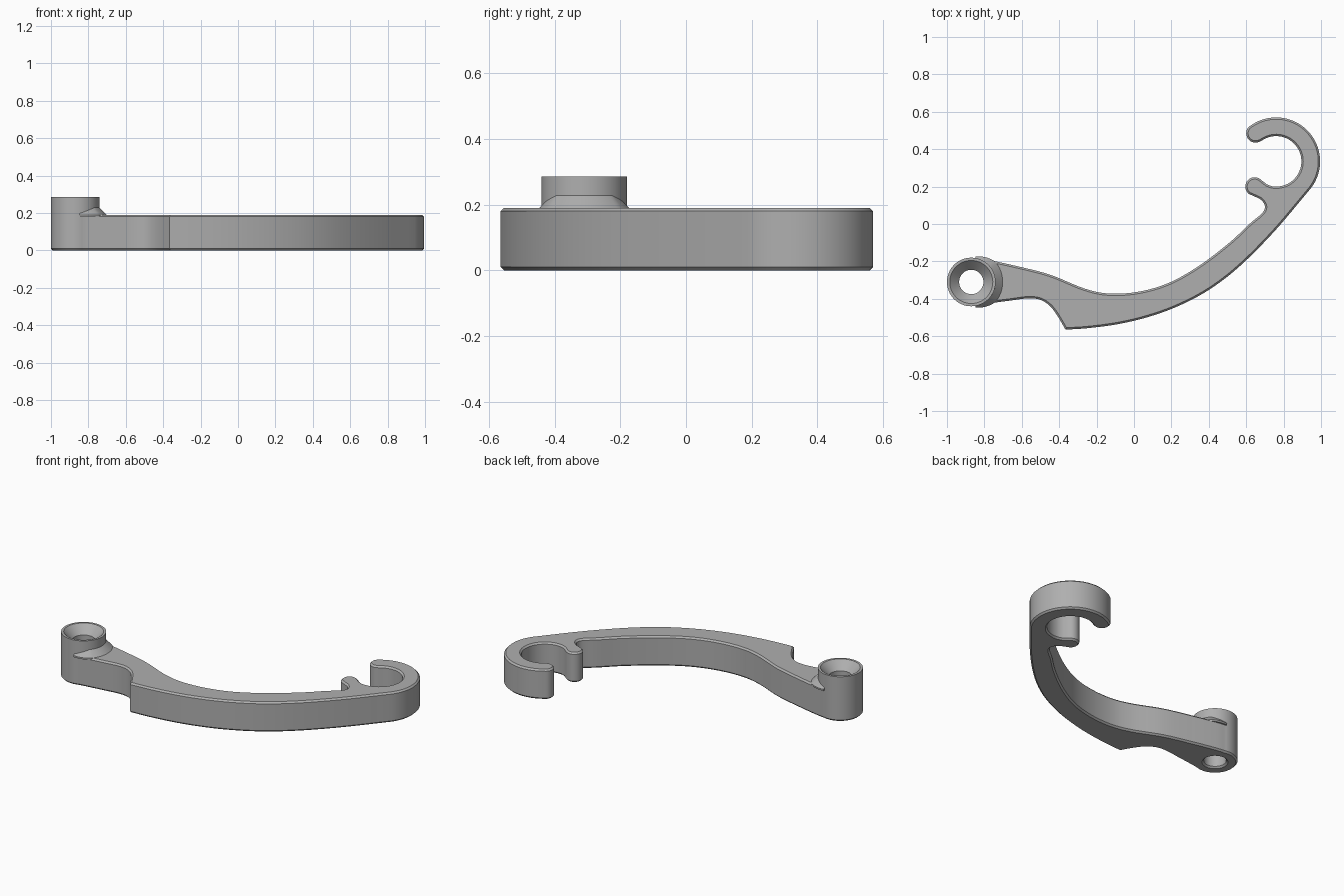
import bpy
import bmesh
from math import sin, cos, radians, tau
from mathutils import Vector

cube = bpy.data.objects.get("Cube")
if cube:
    bpy.data.objects.remove(cube, do_unlink=True)

grey = bpy.data.materials.new("plain grey")
grey.use_nodes = True
COLOUR = (0.43, 0.43, 0.43, 1)
grey.diffuse_color = COLOUR
grey.node_tree.nodes["Principled BSDF"].inputs["Base Color"].default_value = COLOUR

BOSS = (-0.87, -0.31)
BOSS_R = 0.13
HOOK = (0.76, 0.335)
ARM_H = 0.19
CHAMFER = 0.01


def arc(centre, r, a, b, steps):
    angles = [radians(a + (b - a) * i / steps) for i in range(steps + 1)]
    return [(centre[0] + r * cos(t), centre[1] + r * sin(t)) for t in angles]


def spline(points, steps=6):
    """Smooth curve through the points."""
    p = [Vector(q) for q in points]
    p = [2 * p[0] - p[1]] + p + [2 * p[-1] - p[-2]]
    out = []
    for a, b, c, d in zip(p, p[1:], p[2:], p[3:]):
        for i in range(steps):
            t = i / steps
            out.append(0.5 * (2 * b + (c - a) * t + (2 * a - 5 * b + 4 * c - d) * t**2
                              + (3 * b - a - 3 * c + d) * t**3))
    return [tuple(v) for v in out] + [tuple(p[-2])]


def finish(name, bm):
    bmesh.ops.recalc_face_normals(bm, faces=bm.faces[:])
    mesh = bpy.data.meshes.new(name)
    bm.to_mesh(mesh)
    bm.free()
    mesh.materials.append(grey)
    obj = bpy.data.objects.new(name, mesh)
    bpy.context.collection.objects.link(obj)
    bpy.ops.object.select_all(action='DESELECT')
    obj.select_set(True)
    bpy.context.view_layer.objects.active = obj
    bpy.ops.object.shade_smooth_by_angle(angle=radians(30))
    return obj


# Hooked arm: lower edge, hook, lower lip, upper edge, then a socket hidden in the boss
heel = spline([arc(BOSS, BOSS_R, -80, -80, 1)[0], (-0.8, -0.428), (-0.666, -0.41),
               (-0.57, -0.398), (-0.505, -0.404), (-0.452, -0.436), (-0.41, -0.49),
               (-0.366, -0.565)])
outer_edge = spline([(-0.366, -0.565), (-0.238, -0.556), (-0.078, -0.534), (0.083, -0.495),
                     (0.243, -0.436), (0.404, -0.35), (0.564, -0.227), (0.75, -0.04),
                     arc(HOOK, 0.235, -38, -38, 1)[0]])
hook = (arc(HOOK, 0.235, -38, 126, 32)
        + arc((0.65, 0.485), 0.05, 126, 306, 16)[1:-1]
        + arc(HOOK, 0.135, 126, -100, 36))
lip = [(0.71, 0.212)] + arc((0.645, 0.2), 0.05, 45, 235, 16)
inner_edge = spline([lip[-1], (0.645, 0.147), (0.68, 0.128), (0.7, 0.095), (0.685, 0.058),
                     (0.617, 0), (0.51, -0.1), (0.35, -0.222), (0.19, -0.313),
                     (0.03, -0.361), (-0.13, -0.372), (-0.265, -0.345), (-0.452, -0.27),
                     (-0.64, -0.222), (-0.78, -0.192), arc(BOSS, BOSS_R, 78, 78, 1)[0]])
socket = arc(BOSS, 0.1, 78, -80, 16)
outline = heel + outer_edge[1:] + hook[1:] + lip + inner_edge[1:] + socket

bm = bmesh.new()
base = bm.faces.new([bm.verts.new((x, y, 0)) for x, y in outline])
top = bmesh.ops.extrude_face_region(bm, geom=[base], use_keep_orig=True)["geom"]
bmesh.ops.translate(bm, vec=(0, 0, ARM_H),
                    verts=[g for g in top if isinstance(g, bmesh.types.BMVert)])
bmesh.ops.recalc_face_normals(bm, faces=bm.faces[:])
rims = [e for e in bm.edges if abs(e.verts[0].co.z - e.verts[1].co.z) < 0.001]
bmesh.ops.bevel(bm, geom=rims, offset=CHAMFER, segments=1, affect='EDGES')
finish("hooked_arm", bm)

# Boss: turned ring with a countersunk through hole
profile = [(BOSS_R - CHAMFER, 0), (BOSS_R, CHAMFER), (BOSS_R, 0.285), (0.115, 0.285),
           (0.065, 0.232), (0.065, CHAMFER), (0.075, 0)]
SIDES = 64
bm = bmesh.new()
rings = [[bm.verts.new((BOSS[0] + r * cos(tau * i / SIDES), BOSS[1] + r * sin(tau * i / SIDES), z))
          for i in range(SIDES)] for r, z in profile]
for a, b in zip(rings, rings[1:] + rings[:1]):
    for i in range(SIDES):
        j = (i + 1) % SIDES
        bm.faces.new((a[i], a[j], b[j], b[i]))
finish("screw_boss", bm)

# Sloped collar where the boss meets the arm, fading out to both sides
bm = bmesh.new()
rows = []
for angle in range(-80, 81, 4):
    rise = 0.038 * min(1, (90 - abs(angle)) / 50)
    c, s = cos(radians(angle)), sin(radians(angle))
    rows.append([bm.verts.new((BOSS[0] + r * c, BOSS[1] + r * s, z)) for r, z in
                 ((BOSS_R - 0.01, ARM_H - 0.01), (BOSS_R - 0.01, ARM_H + rise),
                  (BOSS_R, ARM_H + rise), (BOSS_R + rise, ARM_H), (BOSS_R + rise, ARM_H - 0.01))])
for a, b in zip(rows, rows[1:]):
    for i in range(len(a)):
        j = (i + 1) % len(a)
        bm.faces.new((a[i], a[j], b[j], b[i]))
bm.faces.new(rows[0])
bm.faces.new(rows[-1][::-1])
finish("boss_collar", bm)
